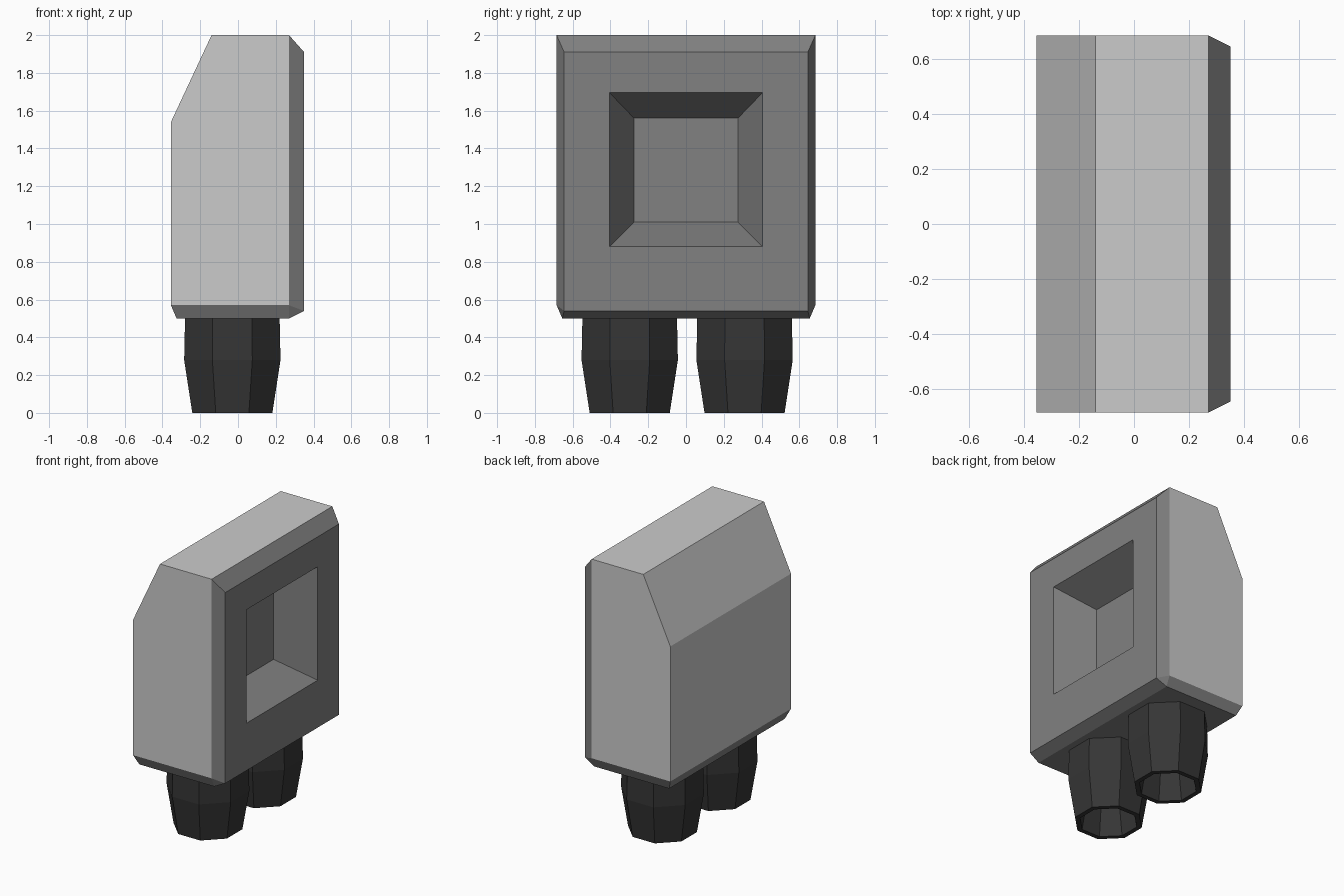
import bpy, bmesh, math

if "Cube" in bpy.data.objects:
    bpy.data.objects.remove(bpy.data.objects["Cube"])


def material(name, v):
    m = bpy.data.materials.new(name)
    m.diffuse_color = (v, v, v, 1)
    m.use_nodes = True
    m.node_tree.nodes["Principled BSDF"].inputs["Base Color"].default_value = m.diffuse_color
    return m


light = material("light_grey", 0.8)
dark = material("dark_grey", 0.22)
black = material("near_black", 0.036)


def finish(name, bm, mats):
    bmesh.ops.recalc_face_normals(bm, faces=bm.faces[:])
    me = bpy.data.meshes.new(name)
    bm.to_mesh(me)
    bm.free()
    for m in mats:
        me.materials.append(m)
    ob = bpy.data.objects.new(name, me)
    bpy.context.collection.objects.link(ob)
    return ob


# Housing: one closed outline (x, half width, z) running round the body,
# down over the front panel, into its square recess and under the base
outline = [
    (-0.355, 0.685, 0.57), (-0.355, 0.685, 1.54),   # 0-1 back
    (-0.14, 0.685, 2.0), (0.27, 0.685, 2.0),        # 2-3 top
    (0.35, 0.645, 1.91), (0.35, 0.405, 1.695),      # 4-5 panel, recess rim
    (0.09, 0.275, 1.56), (0.09, 0.275, 1.01),       # 6-7 recess floor
    (0.35, 0.405, 0.88), (0.35, 0.645, 0.54),       # 8-9 recess rim, panel
    (0.27, 0.655, 0.5), (-0.325, 0.655, 0.5),       # 10-11 base
    (0.27, 0.685, 0.57),                            # 12 lower side corner
]
# Faces repeated on each side: (corner indices, material)
side_faces = [
    ((0, 1, 2, 3, 12), 0), ((0, 12, 10, 11), 1), ((12, 3, 4, 9), 1),
    ((12, 9, 10), 1), ((4, 5, 8, 9), 1), ((5, 6, 7, 8), 1),
]
bm = bmesh.new()
sides = [[bm.verts.new((x, s * y, z)) for x, y, z in outline] for s in (-1, 1)]
for i in range(12):
    j = (i + 1) % 12
    a, b = sides
    f = bm.faces.new((a[i], b[i], b[j], a[j]))
    f.material_index = 0 if i < 3 else 1
for side in sides:
    for idx, mat in side_faces:
        bm.faces.new([side[i] for i in idx]).material_index = mat
finish("housing", bm, [light, dark])


# Hollow eight-sided legs: (distance to flat, z) from top, down and up inside
leg_profile = [(0.25, 0.52), (0.255, 0.28), (0.212, 0.0), (0.18, 0.0), (0.14, 0.25)]


def leg(name, cx, cy):
    bm = bmesh.new()
    rings = []
    for r, z in leg_profile:
        R = r / math.cos(math.pi / 8)
        angles = [(k + 0.5) * math.pi / 4 for k in range(8)]
        rings.append([bm.verts.new((cx + R * math.cos(t), cy + R * math.sin(t), z))
                      for t in angles])
    for a, b in zip(rings, rings[1:]):
        for k in range(8):
            n = (k + 1) % 8
            bm.faces.new((a[k], a[n], b[n], b[k]))
    bm.faces.new(rings[0])
    bm.faces.new(rings[-1])
    finish(name, bm, [black])


leg("front_leg", -0.03, -0.298)
leg("back_leg", -0.03, 0.31)
